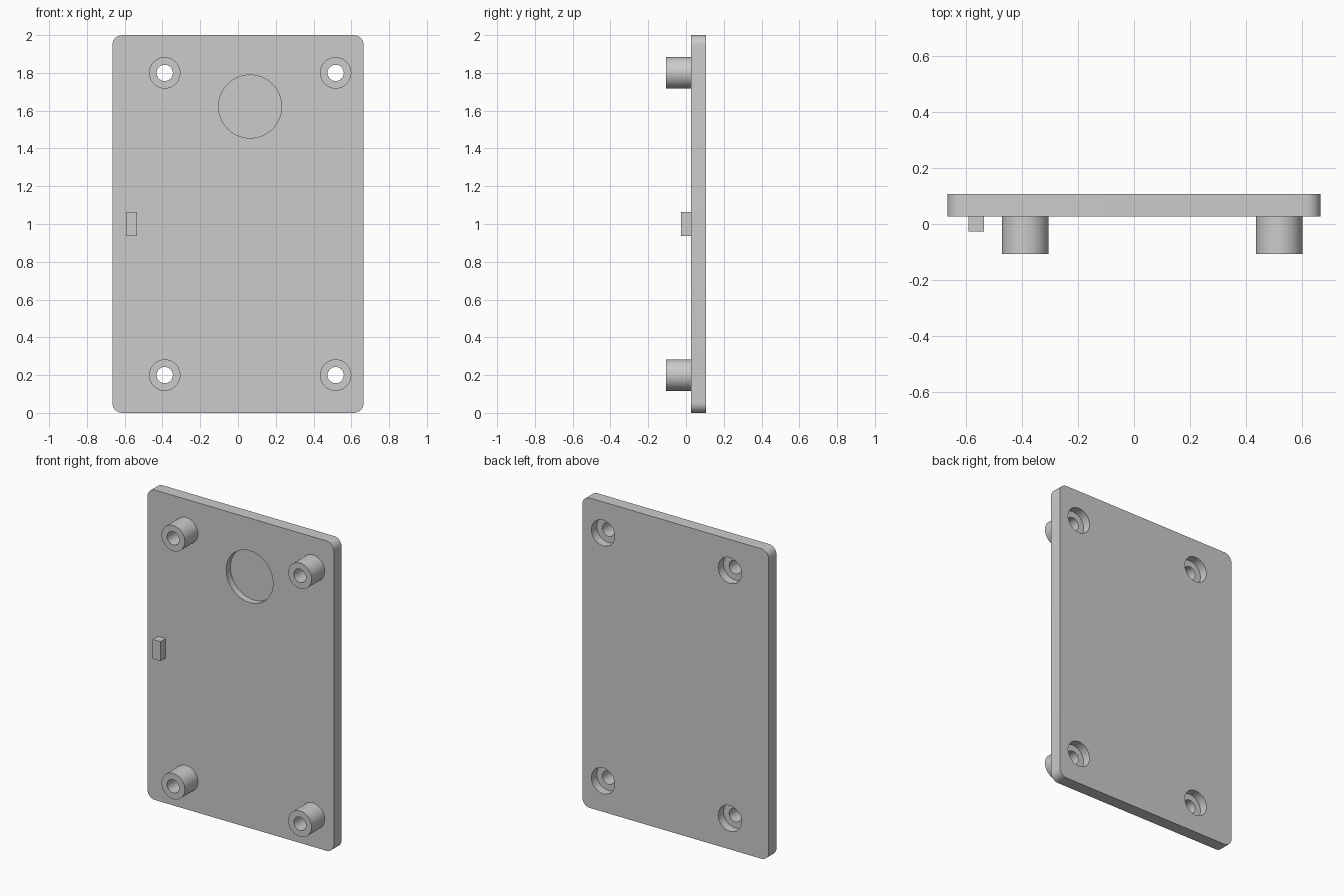
import bpy, bmesh
from mathutils import Matrix, Vector
from math import radians

cube = bpy.data.objects.get("Cube")
if cube:
    bpy.data.objects.remove(cube, do_unlink=True)

FRONT, FACE, BACK = -0.107, 0.027, 0.107     # standoff tips, plate front, plate back
POST_X, POST_Z = (-0.388, 0.517), (0.2, 1.8)
POST_R, BORE_R = 0.083, 0.043
COUNTERBORE = 0.055
SEGMENTS = 64

grey = bpy.data.materials.new("grey plastic")
grey.use_nodes = True
grey.diffuse_color = (0.6, 0.6, 0.6, 1)
grey.node_tree.nodes["Principled BSDF"].inputs["Base Color"].default_value = (0.6, 0.6, 0.6, 1)


def finish(bm, name):
    mesh = bpy.data.meshes.new(name)
    bmesh.ops.recalc_face_normals(bm, faces=bm.faces)
    bm.to_mesh(mesh)
    bm.free()
    mesh.materials.append(grey)
    obj = bpy.data.objects.new(name, mesh)
    bpy.context.collection.objects.link(obj)
    return obj


def box(name, x0, x1, y0, y1, z0, z1, corner=0):
    bm = bmesh.new()
    bmesh.ops.create_cube(bm, size=1)
    size = Vector((x1 - x0, y1 - y0, z1 - z0))
    bmesh.ops.scale(bm, vec=size, verts=bm.verts)
    bmesh.ops.translate(bm, vec=((x0 + x1) / 2, (y0 + y1) / 2, (z0 + z1) / 2), verts=bm.verts)
    if corner:
        # round the four edges that run front to back
        edges = [e for e in bm.edges if abs(e.verts[0].co.y - e.verts[1].co.y) > size.y / 2]
        bmesh.ops.bevel(bm, geom=edges, offset=corner, segments=10, profile=0.5, affect='EDGES')
    return finish(bm, name)


def cylinder(name, x, z, radius, y0, y1):
    bm = bmesh.new()
    place = Matrix.Translation((x, (y0 + y1) / 2, z)) @ Matrix.Rotation(radians(90), 4, 'X')
    bmesh.ops.create_cone(bm, cap_ends=True, segments=SEGMENTS, radius1=radius,
                          radius2=radius, depth=y1 - y0, matrix=place)
    return finish(bm, name)


def activate(obj):
    bpy.ops.object.select_all(action='DESELECT')
    obj.select_set(True)
    bpy.context.view_layer.objects.active = obj


def cut(obj, x, z, radius, y0, y1):
    cutter = cylinder("cutter", x, z, radius, y0, y1)
    cutter.hide_render = True
    mod = obj.modifiers.new("cut", 'BOOLEAN')
    mod.operation, mod.solver, mod.object = 'DIFFERENCE', 'EXACT', cutter
    activate(obj)
    bpy.ops.object.modifier_apply(modifier=mod.name)
    bpy.data.objects.remove(cutter, do_unlink=True)


# Back plate with a shallow round pocket in its front
plate = box("plate", -0.665, 0.665, FACE, BACK, 0, 2, corner=0.053)
cut(plate, 0.064, 1.622, 0.167, FACE - 0.1, FACE + 0.043)
parts = [plate]

# Hollow standoffs, with screw head recesses behind them
for x, side in zip(POST_X, ("right", "left")):
    for z, level in zip(POST_Z, ("lower", "upper")):
        post = cylinder(f"standoff_{level}_{side}", x, z, POST_R, FRONT, FACE)
        for obj in (post, plate):
            cut(obj, x, z, BORE_R, FRONT - 0.1, BACK + 0.1)
        cut(plate, x, z, POST_R, BACK - COUNTERBORE, BACK + 0.1)
        parts.append(post)

# Small locating tab
parts.append(box("locating_tab", -0.59, -0.535, -0.027, FACE, 0.937, 1.063))

for obj in parts:
    activate(obj)
    bpy.ops.object.shade_smooth_by_angle(angle=radians(30))
